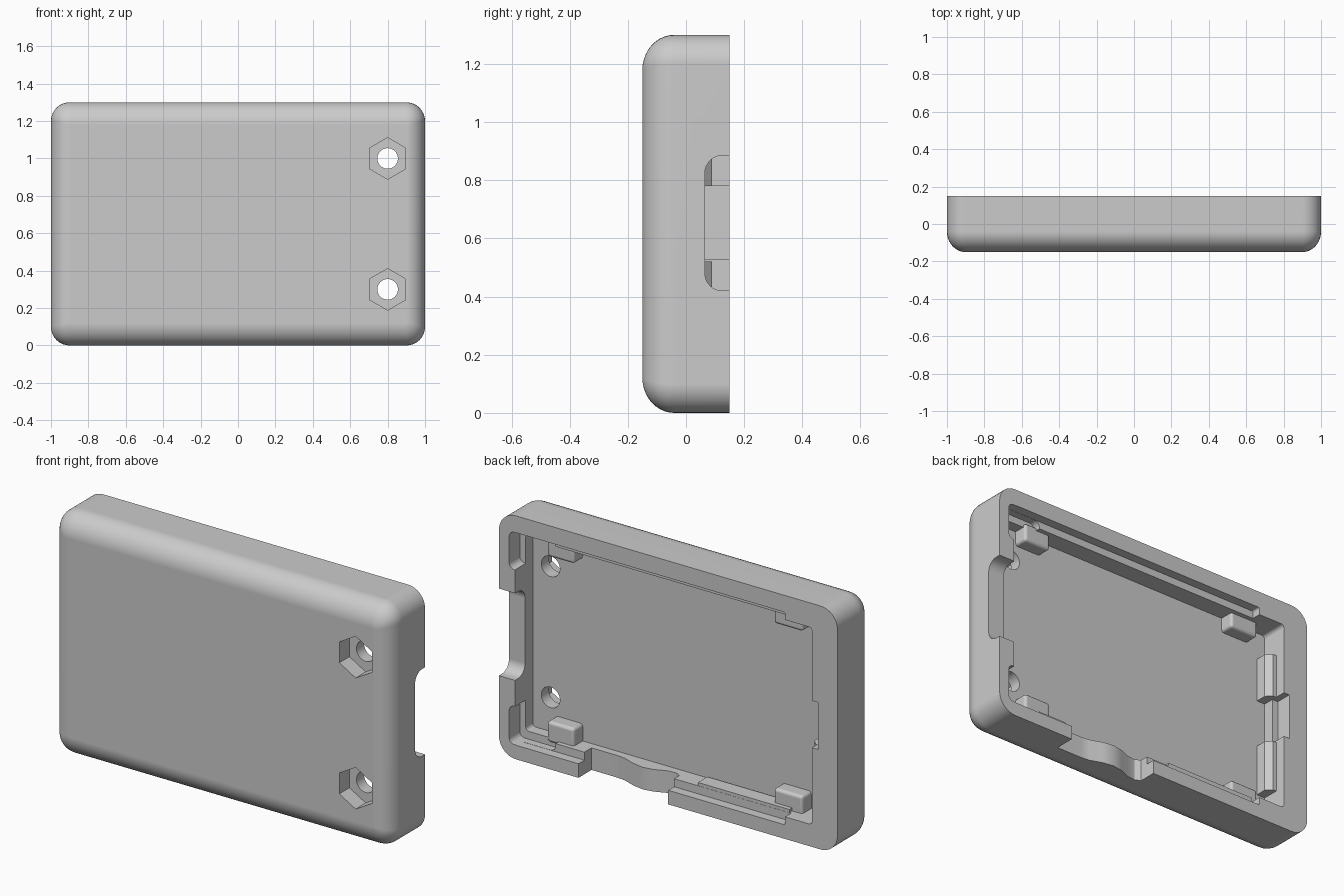
import bpy, bmesh, math

cube = bpy.data.objects.get("Cube")
if cube:
    bpy.data.objects.remove(cube, do_unlink=True)

grey = bpy.data.materials.new("light_grey")
grey.use_nodes = True
grey.diffuse_color = (0.6, 0.6, 0.6, 1)
grey.node_tree.nodes["Principled BSDF"].inputs["Base Color"].default_value = (0.6, 0.6, 0.6, 1)


def rounded_rect(a0, a1, b0, b1, r, steps=8):
    """Outline of a rectangle with round corners."""
    pts = []
    corners = [(a1 - r, b1 - r), (a0 + r, b1 - r), (a0 + r, b0 + r), (a1 - r, b0 + r)]
    for i, (a, b) in enumerate(corners):
        for k in range(steps + 1):
            t = math.pi / 2 * (i + k / steps)
            pts.append((a + r * math.cos(t), b + r * math.sin(t)))
    return pts


def ngon(a, b, r, n):
    turn = [math.pi / 2 + math.tau * i / n for i in range(n)]
    return [(a + r * math.cos(t), b + r * math.sin(t)) for t in turn]


def place(p, level, axis):
    a, b = p
    return {"x": (level, a, b), "y": (a, level, b), "z": (a, b, level)}[axis]


def loft(name, rings, axis):
    """Solid through (level, outline) rings along one axis."""
    bm = bmesh.new()
    loops = [[bm.verts.new(place(p, level, axis)) for p in pts] for level, pts in rings]
    bm.faces.new(loops[0])
    bm.faces.new(loops[-1])
    for low, high in zip(loops, loops[1:]):
        for i in range(len(low)):
            j = (i + 1) % len(low)
            bm.faces.new((low[i], low[j], high[j], high[i]))
    bmesh.ops.recalc_face_normals(bm, faces=bm.faces)
    mesh = bpy.data.meshes.new(name)
    bm.to_mesh(mesh)
    bm.free()
    mesh.materials.append(grey)
    obj = bpy.data.objects.new(name, mesh)
    bpy.context.collection.objects.link(obj)
    return obj


def prism(name, pts, axis, lo, hi):
    return loft(name, [(lo, pts), (hi, pts)], axis)


def box(name, x0, x1, y0, y1, z0, z1):
    return prism(name, [(x0, z0), (x1, z0), (x1, z1), (x0, z1)], "y", y0, y1)


def activate(obj):
    bpy.ops.object.select_all(action='DESELECT')
    obj.select_set(True)
    bpy.context.view_layer.objects.active = obj


def cut(obj, cutter):
    mod = obj.modifiers.new("cut", 'BOOLEAN')
    mod.operation = 'DIFFERENCE'
    mod.solver = 'EXACT'
    mod.object = cutter
    activate(obj)
    bpy.ops.object.modifier_apply(modifier=mod.name)
    bpy.data.objects.remove(cutter, do_unlink=True)


def smooth(obj):
    activate(obj)
    bpy.ops.object.shade_smooth_by_angle(angle=math.radians(30))
    obj.modifiers.new("normals", 'WEIGHTED_NORMAL').keep_sharp = True


# Outer shell with a rounded front edge
rings = []
for k in range(11):
    t = math.pi / 2 * k / 10
    f = 1 - math.sin(t)
    outline = rounded_rect(-1 + 0.1 * f, 1 - 0.1 * f, 0.12 * f, 1.3 - 0.12 * f, 0.004 + 0.096 * math.sin(t))
    rings.append((-0.15 + 0.11 * (1 - math.cos(t)), outline))
rings.append((0.15, rings[-1][1]))
shell = loft("case_shell", rings, "y")

# Cavity, open at the back
cut(shell, prism("cavity", rounded_rect(-0.85, 0.905, 0.118, 1.17, 0.02), "y", 0, 0.3))
# Stepped rim along the top and bottom
cut(shell, prism("rim_step", rounded_rect(-0.69, 0.9, 0.075, 1.21, 0.01), "y", 0.1, 0.3))
# Pockets in the corners of the left wall
for z0, z1 in ((0.076, 0.28), (1.01, 1.209)):
    cut(shell, prism("corner_pocket", rounded_rect(0.7, 0.94, z0, z1, 0.03), "y", 0.06, 0.3))
# Shallow recess in the right wall
cut(shell, box("latch_recess", -0.885, -0.8, 0.06, 0.3, 0.53, 0.78))
# Opening in the left wall
cut(shell, prism("side_opening", rounded_rect(0.065, 0.4, 0.42, 0.885, 0.06), "x", 0.8, 1.2))
# Wavy opening in the bottom wall
wave = [(0, 0.3), (0, 0.055), (0.03, 0.04), (0.08, 0.045), (0.14, 0.07), (0.2, 0.08),
        (0.26, 0.07), (0.33, 0.045), (0.38, 0.04), (0.53, 0.04), (0.53, 0.3)]
cut(shell, prism("bottom_opening", wave, "z", -0.1, 0.16))
# Screw holes with hexagonal nut pockets
for z in (0.3, 1.0):
    cut(shell, prism("nut_pocket", ngon(0.8, z, 0.111, 6), "y", -0.3, -0.065))
    cut(shell, prism("screw_hole", ngon(0.8, z, 0.055, 32), "y", -0.3, 0.1))
smooth(shell)

# Corner posts on the floor
for side, x0, x1 in (("left", 0.61, 0.77), ("right", -0.74, -0.57)):
    for level, z0, z1 in (("lower", 0.1, 0.21), ("upper", 1.09, 1.19)):
        post = box(f"{level}_{side}_post", x0, x1, -0.02, 0.075, z0, z1)
        bevel = post.modifiers.new("round", 'BEVEL')
        bevel.width = 0.015
        bevel.segments = 3
        smooth(post)

# Support ledges on the right wall, sloped at the inner edge
slope = [(-0.87, -0.01), (-0.8, -0.01), (-0.8, 0.06), (-0.83, 0.09), (-0.87, 0.09)]
for level, z0, z1 in (("lower", 0.24, 0.52), ("upper", 0.78, 1.02)):
    prism(f"{level}_support_ledge", slope, "z", z0, z1)

# Strip on the bottom wall
box("bottom_strip", -0.68, -0.14, 0.02, 0.099, 0.11, 0.135)
